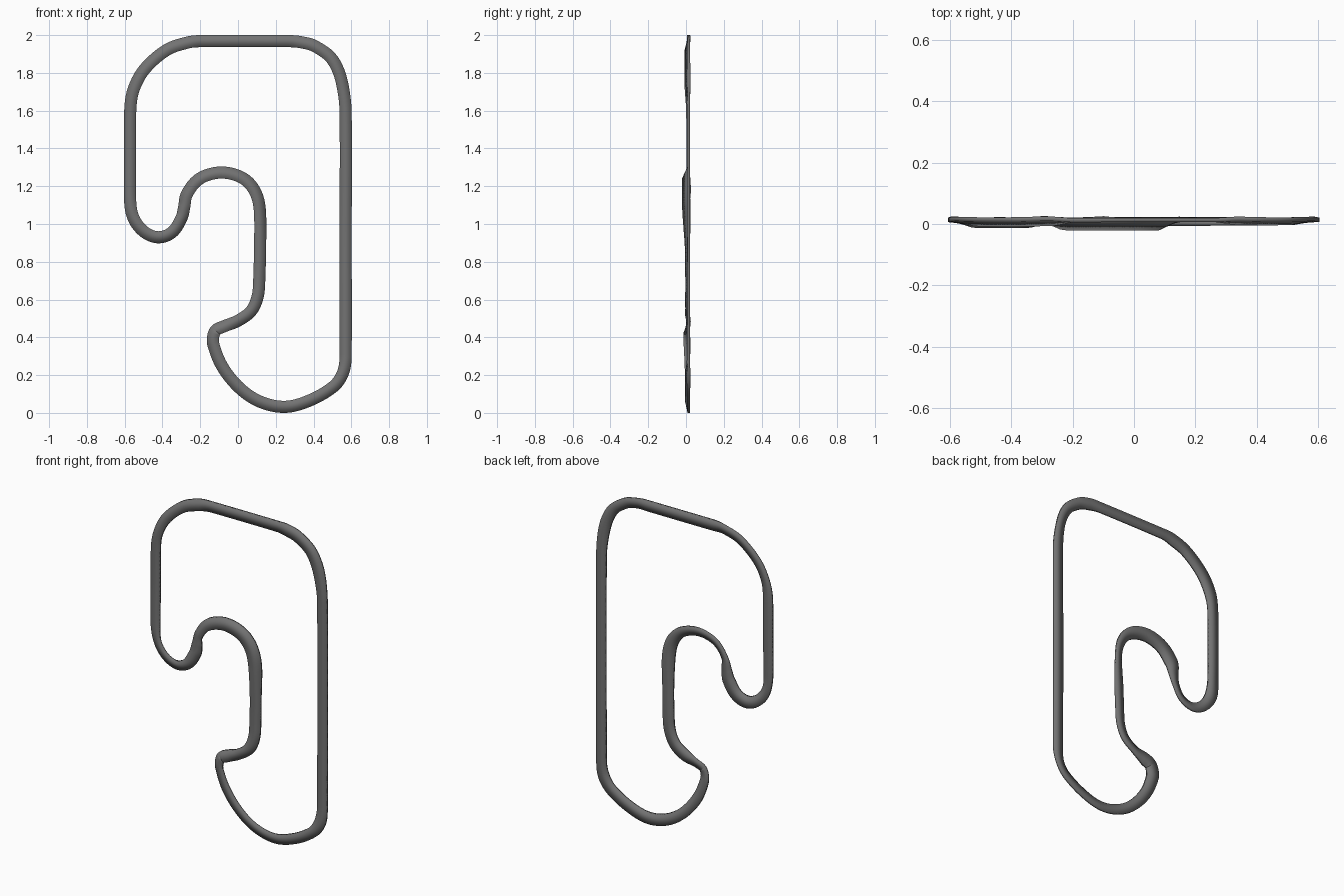
import bpy
import bmesh
from mathutils import Vector
from mathutils.geometry import interpolate_bezier

default_cube = bpy.data.objects.get("Cube")
if default_cube:
    bpy.data.objects.remove(default_cube, do_unlink=True)

HALF_WIDTH = 0.032
HALF_THICKNESS = 0.007
OUTER_EDGE_Y = 0.015
STEPS = 9
SMOOTHING = 10

# Road section corners: side across the road, face (front or back)
CORNERS = [(-1, -1), (1, -1), (1, 1), (-1, 1)]

# Clockwise centre line in sections: bank (positive in right turns), then x, z in hundredths
SECTIONS = {
    "top_straight": (0, [(-19, 196.8), (26, 196.8)]),
    "top_right_corner": (.012, [(33, 196.3), (41, 194), (50, 187), (55, 175)]),
    "right_straight": (0, [(57, 158), (57, 95), (57, 31)]),
    "bottom_right_corner": (.012, [(55.5, 21), (50, 13.5), (38, 6.6)]),
    "bottom_bend": (.014, [(25, 3.2), (12, 5.8), (1, 13), (-8, 24)]),
    "hairpin": (.022, [(-13, 36), (-12.3, 43), (-7.5, 45.8)]),
    "inner_bend": (-.012, [(0, 48.8), (7, 54), (10.5, 62)]),
    "inner_straight": (-.012, [(11.3, 72), (11.7, 88)]),
    "arch": (-.029, [(11.7, 105), (10, 115), (5, 122.5), (-3, 126.5),
                     (-12, 127), (-21, 123.5), (-27, 116)]),
    "crossover": (0, [(-28.5, 109)]),
    "lower_loop": (.021, [(-30, 103), (-35, 95.5), (-43, 93), (-51, 97), (-56, 105)]),
    "left_straight": (.006, [(-57.2, 116), (-57.2, 140), (-57, 161)]),
    "top_left_corner": (.016, [(-55, 172), (-49, 182.5), (-38, 192), (-27, 196)]),
}


def knot_direction(before, here, after):
    """Tangent that follows the longer neighbouring stretch."""
    arrive, leave = here - before, after - here
    return (arrive * arrive.length + leave * leave.length).normalized()


def smooth_path(knots):
    """Closed smooth path; y carries the bank amount."""
    count = len(knots)
    directions = [knot_direction(knots[i - 1], knots[i], knots[(i + 1) % count])
                  for i in range(count)]
    path = []
    for i, start in enumerate(knots):
        j = (i + 1) % count
        end = knots[j]
        reach = (end - start).length / 3
        path += interpolate_bezier(start, start + directions[i] * reach,
                                   end - directions[j] * reach, end, STEPS)[:-1]
    return path


def forward_shift(path, index):
    """Average bank nearby, so the road keeps its height between opposite turns."""
    window = range(index - SMOOTHING, index + SMOOTHING + 1)
    return sum(abs(path[i % len(path)].y) for i in window) / len(window)


def road_ring(bm, path, index):
    """Flat cross-section whose inner edge is banked forward."""
    here = path[index]
    along = path[(index + 1) % len(path)] - path[index - 1]
    right = Vector((along.z, 0, -along.x)).normalized()
    shift = forward_shift(path, index)
    ring = []
    for side, face in CORNERS:
        point = Vector((here.x, 0, here.z)) + right * HALF_WIDTH * side
        point.y = OUTER_EDGE_Y - (shift + here.y * side) / 2 + HALF_THICKNESS * face
        ring.append(bm.verts.new(point))
    return ring


def build_road(name, material):
    knots = [Vector((x / 100, bank, z / 100))
             for bank, points in SECTIONS.values() for x, z in points]
    path = smooth_path(knots)
    bm = bmesh.new()
    rings = [road_ring(bm, path, i) for i in range(len(path))]
    # Bridge each ring to the one before it, closing the circuit
    for i, ring in enumerate(rings):
        previous = rings[i - 1]
        for k in range(len(CORNERS)):
            bm.faces.new((previous[k - 1], previous[k], ring[k], ring[k - 1]))
    bmesh.ops.recalc_face_normals(bm, faces=bm.faces)
    # Soft shading rolls over the road edges
    for face in bm.faces:
        face.smooth = True
    mesh = bpy.data.meshes.new(name)
    bm.to_mesh(mesh)
    bm.free()
    mesh.materials.append(material)
    road = bpy.data.objects.new(name, mesh)
    bpy.context.collection.objects.link(road)


# Asphalt colour
asphalt = bpy.data.materials.new("asphalt_grey")
asphalt.use_nodes = True
grey = (.17, .17, .17, 1)
asphalt.diffuse_color = grey
asphalt.node_tree.nodes["Principled BSDF"].inputs["Base Color"].default_value = grey

build_road("circuit_road", asphalt)
